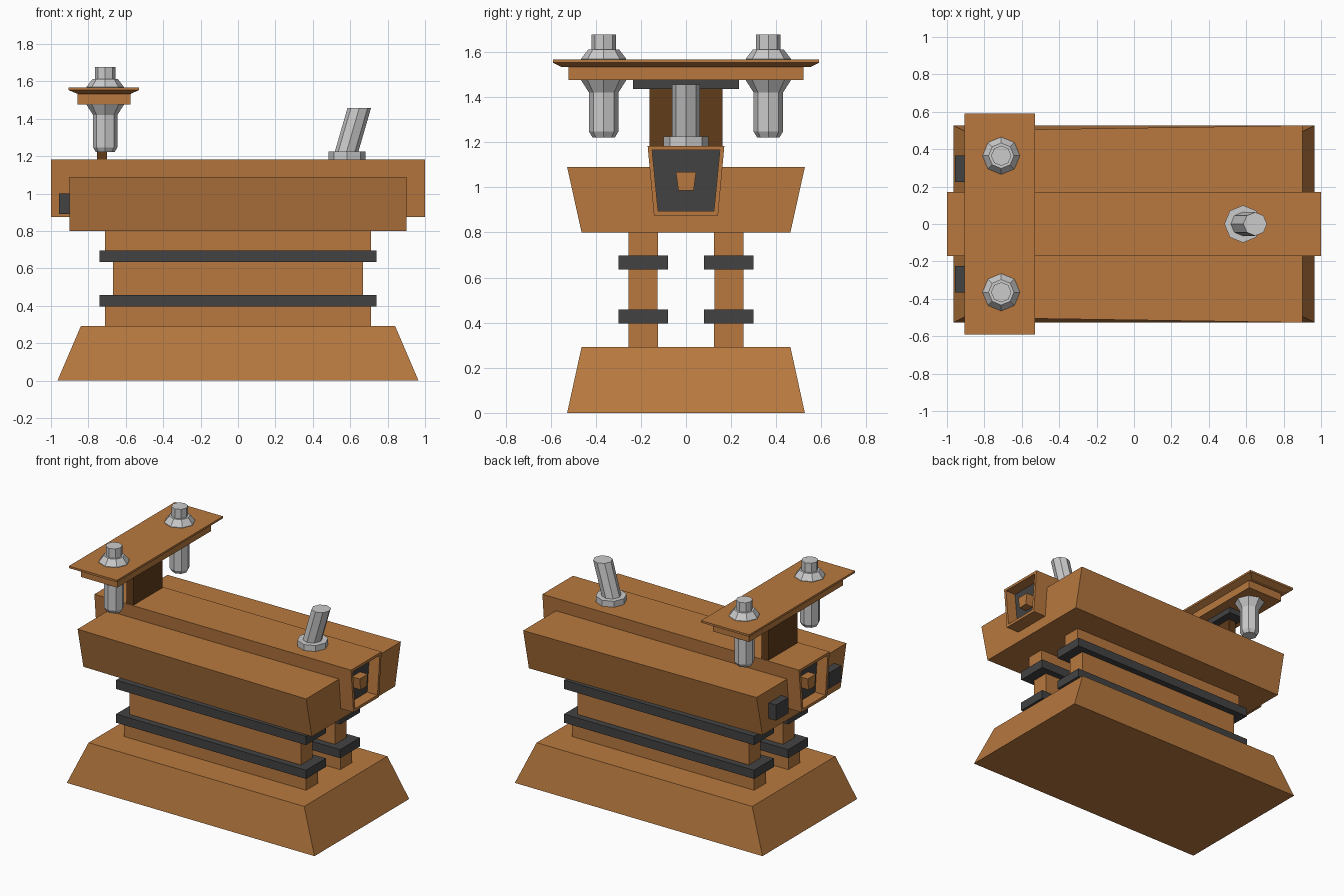
import bpy, bmesh
from math import cos, sin, pi

if "Cube" in bpy.data.objects:
    bpy.data.objects.remove(bpy.data.objects["Cube"])


def material(name, rgb):
    m = bpy.data.materials.new(name)
    m.diffuse_color = (*rgb, 1)
    m.use_nodes = True
    m.node_tree.nodes["Principled BSDF"].inputs["Base Color"].default_value = m.diffuse_color
    return m


WOOD = material("warm_brown", (0.48, 0.19, 0.05))
DARK_WOOD = material("dark_brown", (0.12, 0.045, 0.01))
BLACK = material("charcoal", (0.055, 0.055, 0.055))


def finish(name, bm, *mats):
    bmesh.ops.recalc_face_normals(bm, faces=bm.faces)
    me = bpy.data.meshes.new(name)
    bm.to_mesh(me)
    bm.free()
    for m in mats:
        if m:
            me.materials.append(m)
    ob = bpy.data.objects.new(name, me)
    bpy.context.collection.objects.link(ob)
    return ob


def loft(rings):
    """Closed skin through point rings of equal length."""
    bm = bmesh.new()
    vs = [[bm.verts.new(p) for p in r] for r in rings]
    n = len(vs[0])
    for a, b in zip(vs, vs[1:]):
        for i in range(n):
            j = (i + 1) % n
            bm.faces.new((a[i], a[j], b[j], b[i]))
    bm.faces.new(vs[0])
    bm.faces.new(vs[-1])
    return bm


def rect(x0, x1, y0, y1, z):
    return [(x0, y0, z), (x1, y0, z), (x1, y1, z), (x0, y1, z)]


def box(name, x0, x1, y0, y1, z0, z1, mat):
    return finish(name, loft([rect(x0, x1, y0, y1, z) for z in (z0, z1)]), mat)


def trapezoid(x, bottom, top, z0, z1):
    return [(x, -bottom, z0), (x, bottom, z0), (x, top, z1), (x, -top, z1)]


def turned(name, y, profile):
    """Octagonal part; profile rows are centre x, radius, height."""
    rings = [[(cx + r * cos(i * pi / 4), y + r * sin(i * pi / 4), z) for i in range(8)]
             for cx, r, z in profile]
    return finish(name, loft(rings))


# Sloped base
finish("base", loft([rect(-.965, .965, -.527, .527, 0),
                     rect(-.84, .84, -.463, .463, .292)]), WOOD)

# Twin stepped walls with dark bands
for side, s in (("front", -1), ("back", 1)):
    y = s * .19
    for part, hx, hy, z0, z1, mat in (
            ("lower_wall", .71, .066, .292, .397, WOOD),
            ("lower_band", .74, .11, .397, .458, BLACK),
            ("middle_wall", .667, .064, .458, .635, WOOD),
            ("upper_band", .74, .11, .635, .697, BLACK),
            ("upper_wall", .71, .066, .697, .80, WOOD)):
        box(f"{side}_{part}", -hx, hx, y - hy, y + hy, z0, z1, mat)

# Upper block, slightly narrower at the left end
finish("upper_block", loft([trapezoid(-.9, .435, .50, .80, 1.09),
                            trapezoid(.9, .463, .527, .80, 1.09)]), WOOD)

# Dark pads on the left end of the upper block
for side, s in (("front", -1), ("back", 1)):
    box(f"{side}_end_pad", -.957, -.89, s * .295 - .07, s * .295 + .07, .89, 1.0, BLACK)

# Central beam with recessed dark ends
bm = loft([trapezoid(x, .142, .17, .875, 1.183) for x in (-1, 1)])
bmesh.ops.recalc_face_normals(bm, faces=bm.faces)
for f in [f for f in bm.faces if abs(f.normal.x) > .9]:
    bmesh.ops.inset_region(bm, faces=[f], thickness=.027)
    inner = bmesh.ops.extrude_discrete_faces(bm, faces=[f])["faces"][0]
    bmesh.ops.translate(bm, verts=inner.verts, vec=(-.08 * inner.normal.x, 0, 0))
    inner.material_index = 1
finish("central_beam", bm, WOOD, BLACK)

# Small pegs inside the recesses
for side, s in (("left", -1), ("right", 1)):
    finish(f"{side}_peg", loft([trapezoid(s * x, .034, .045, .987, 1.068)
                                for x in (.91, .98)]), WOOD)

# Post, dark spacer and layered top plate
box("post", -.755, -.70, -.162, .162, 1.15, 1.437, DARK_WOOD)
box("spacer", -.78, -.645, -.235, .235, 1.437, 1.477, BLACK)
box("under_plate", -.857, -.575, -.522, .522, 1.477, 1.54, WOOD)
finish("top_plate", loft([rect(-.857, -.575, -.55, .55, 1.533),
                          rect(-.905, -.53, -.59, .59, 1.553),
                          rect(-.905, -.53, -.59, .59, 1.567)]), WOOD)

# Octagonal bolts through the top plate
BOLT = [(.05, 1.222), (.065, 1.247), (.065, 1.42), (.1, 1.475), (.1, 1.57),
        (.068, 1.612), (.054, 1.612), (.054, 1.678)]
for side, s in (("front", -1), ("back", 1)):
    turned(f"{side}_bolt", s * .365, [(-.71, r, z) for r, z in BOLT])

# Leaning lever and its collar
turned("lever_collar", 0, [(.583, .1, 1.17), (.583, .1, 1.225)])
turned("lever", 0, [(.578, .063, 1.215), (.648, .063, 1.457)])
